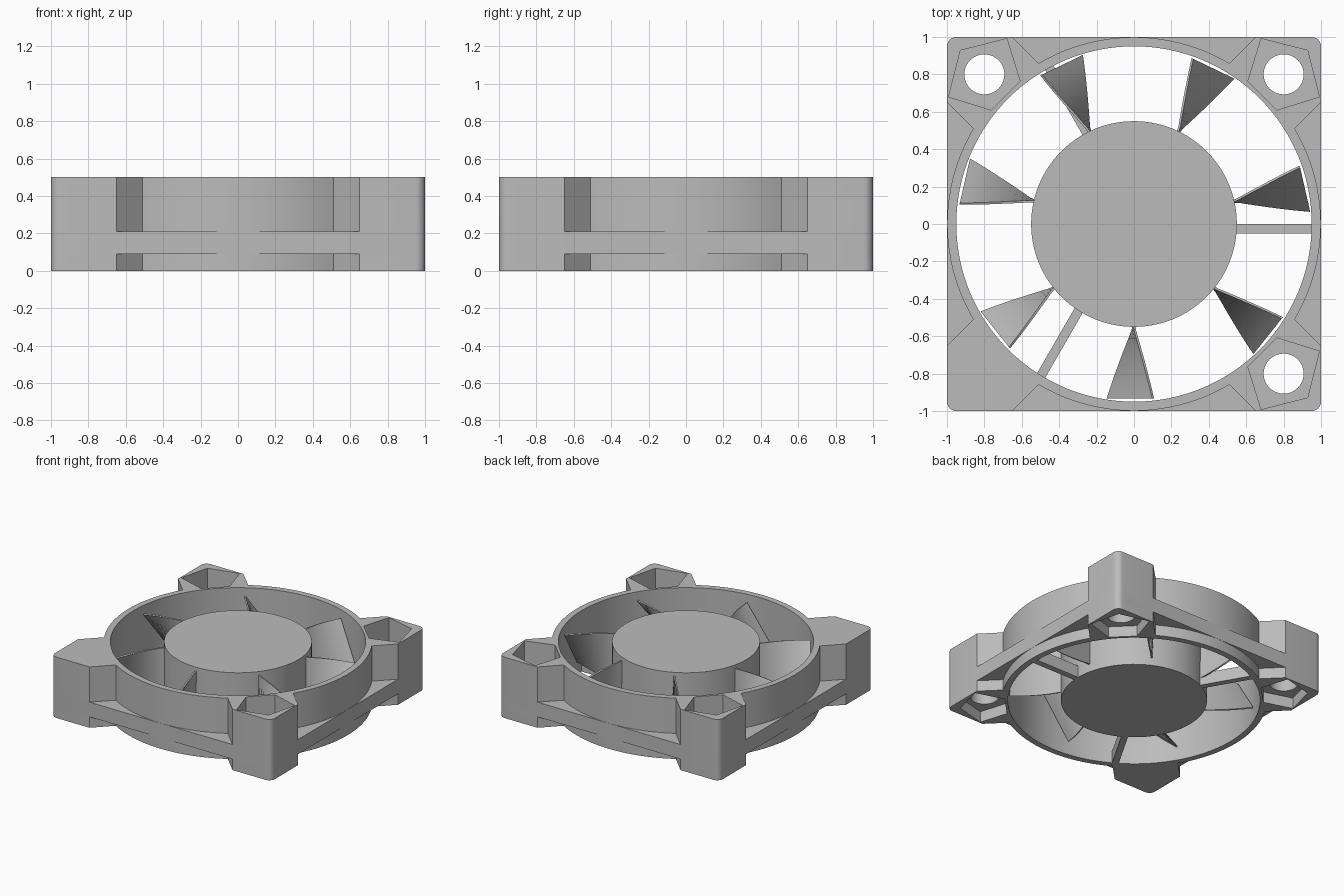
import bpy, bmesh
from math import sin, cos, pi, radians
from mathutils import Matrix

cube = bpy.data.objects.get("Cube")
if cube:
    bpy.data.objects.remove(cube, do_unlink=True)

grey = bpy.data.materials.new("plain grey plastic")
grey.use_nodes = True
COLOUR = (0.5, 0.5, 0.5, 1)
grey.diffuse_color = COLOUR
for node in grey.node_tree.nodes:
    if node.type == 'BSDF_PRINCIPLED':
        node.inputs["Base Color"].default_value = COLOUR


def finish(name, bm):
    bmesh.ops.recalc_face_normals(bm, faces=bm.faces[:])
    mesh = bpy.data.meshes.new(name)
    bm.to_mesh(mesh)
    bm.free()
    mesh.materials.append(grey)
    ob = bpy.data.objects.new(name, mesh)
    bpy.context.collection.objects.link(ob)
    return ob


def prism(name, outline, z0, z1, turn=0.0):
    """Extrude a flat outline from z0 to z1, turned about the z axis."""
    bm = bmesh.new()
    face = bm.faces.new([bm.verts.new((x, y, z0)) for x, y in outline])
    up = bmesh.ops.extrude_face_region(bm, geom=[face])["geom"]
    verts = [v for v in up if isinstance(v, bmesh.types.BMVert)]
    bmesh.ops.translate(bm, verts=verts, vec=(0, 0, z1 - z0))
    bm.transform(Matrix.Rotation(turn, 4, 'Z'))
    return finish(name, bm)


def circle(radius, count, cx=0.0, cy=0.0):
    return [(cx + radius * cos(2 * pi * i / count),
             cy + radius * sin(2 * pi * i / count)) for i in range(count)]


def rounded_corner(radius=0.05, steps=6):
    c = 1 - radius
    return [(c + radius * cos(pi / 2 * i / steps), c + radius * sin(pi / 2 * i / steps))
            for i in range(steps + 1)]


def smooth(ob):
    bpy.ops.object.select_all(action='DESELECT')
    ob.select_set(True)
    bpy.context.view_layer.objects.active = ob
    bpy.ops.object.shade_smooth_by_angle(angle=radians(30))


HEIGHT, LOW, HIGH = 0.5, 0.09, 0.21
QUARTERS = [k * pi / 2 for k in range(4)]

# Frame: ring, middle flange and four corner blocks
flange = []
for a in QUARTERS:
    flange += [(x * cos(a) - y * sin(a), x * sin(a) + y * cos(a)) for x, y in rounded_corner()]
frame = prism("fan_frame", circle(0.999, 128), 0, HEIGHT)
solids = [prism("flange", flange, LOW, HIGH)]
block = [(0.80, 0.45), (1, 0.65)] + rounded_corner() + [(0.65, 1), (0.45, 0.80)]
solids += [prism("corner_block", block, 0, HEIGHT, a) for a in QUARTERS]

# Cutters: bore, screw holes and five-sided nut pockets
cutters = [prism("bore", circle(0.95, 128), -0.1, 0.6)]
pocket = [(0.8 + x, 0.8 + y) for x, y in
          ((0.128, 0.128), (-0.12, 0.191), (-0.191, -0.037), (-0.037, -0.191), (0.191, -0.12))]
for a in QUARTERS:
    cutters.append(prism("screw_hole", circle(0.107, 40, 0.8, 0.8), -0.1, 0.6, a))
    cutters.append(prism("upper_pocket", pocket, HIGH, 0.6, a))
    cutters.append(prism("lower_pocket", pocket, -0.1, LOW, a))

for operation, tools in (('UNION', solids), ('DIFFERENCE', cutters)):
    for tool in tools:
        mod = frame.modifiers.new(tool.name, 'BOOLEAN')
        mod.operation = operation
        mod.solver = 'EXACT'
        mod.object = tool
bpy.context.view_layer.update()
graph = bpy.context.evaluated_depsgraph_get()
carved = bpy.data.meshes.new_from_object(frame.evaluated_get(graph))
frame.modifiers.clear()
frame.data = carved
for tool in solids + cutters:
    bpy.data.objects.remove(tool, do_unlink=True)
smooth(frame)

# Hub
smooth(prism("hub", circle(0.55, 96), 0, HEIGHT))

# Three struts holding the hub
strut = [(0.5, -0.05), (0.96, -0.05), (0.96, 0), (0.5, 0)]
for k in range(3):
    prism("strut", strut, 0, 0.1, k * 2 * pi / 3)


# Seven blades, upright at the hub and twisting towards the tip
def blade(turn, steps=10, root=0.53, tip=0.933, twist=radians(37), half=0.006):
    bm = bmesh.new()
    rings = []
    for i in range(steps + 1):
        x = root + (tip - root) * i / steps
        a = twist * max(0, (x - 0.55) / (tip - 0.55))
        ring = []
        for s, t in ((-0.235, -half), (0.17, -half), (0.17, half), (-0.235, half)):
            ring.append(bm.verts.new((x, s * sin(a) + t * cos(a), 0.3 + s * cos(a) - t * sin(a))))
        rings.append(ring)
    for r0, r1 in zip(rings, rings[1:]):
        for j in range(4):
            k = (j + 1) % 4
            bm.faces.new((r0[j], r0[k], r1[k], r1[j]))
    bm.faces.new(rings[0])
    bm.faces.new(rings[-1])
    bm.transform(Matrix.Rotation(turn, 4, 'Z'))
    smooth(finish("blade", bm))


for k in range(7):
    blade(-pi / 2 + k * 2 * pi / 7)
